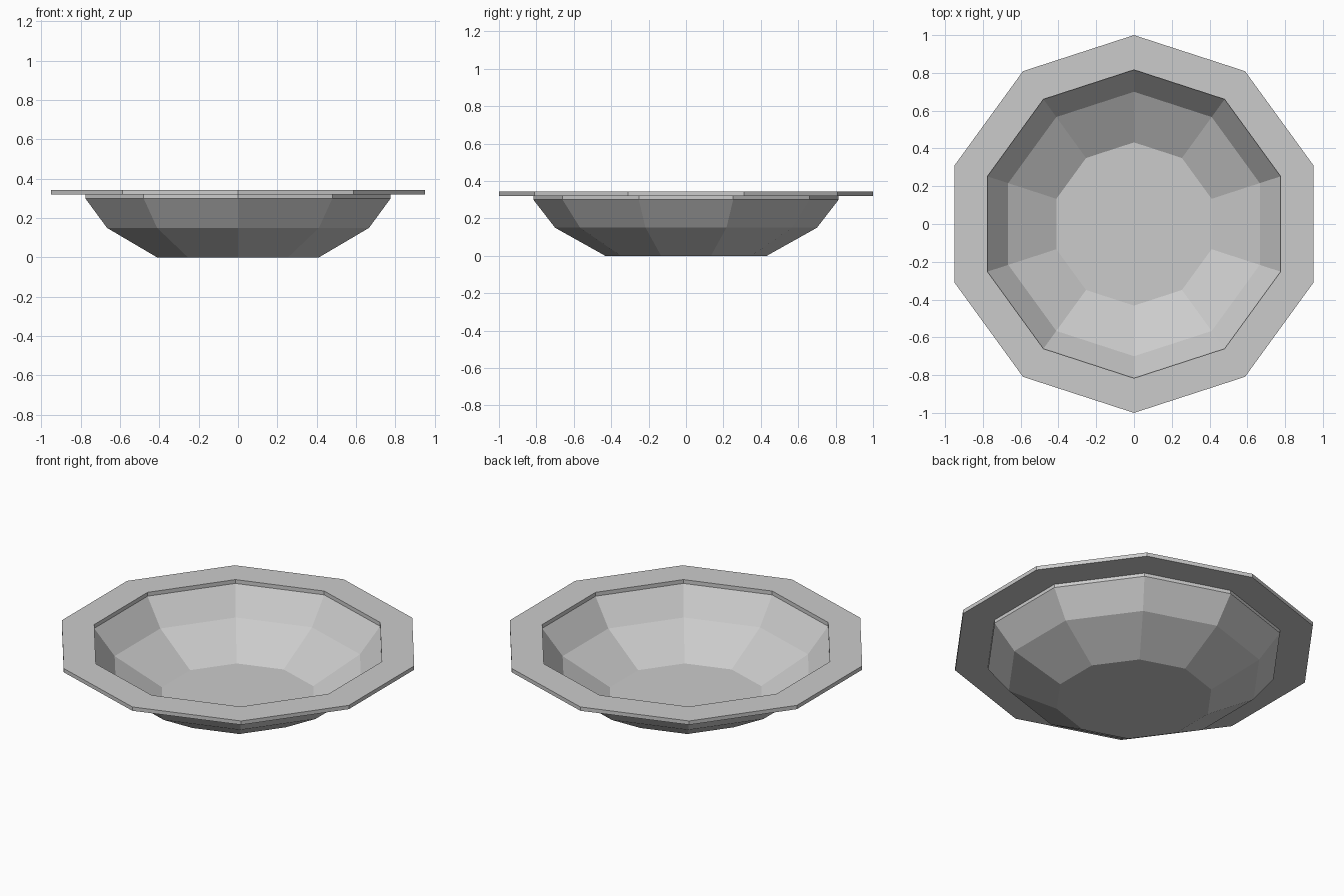
import bpy, bmesh, math

if "Cube" in bpy.data.objects:
    bpy.data.objects.remove(bpy.data.objects["Cube"])

SIDES = 10


def lathe(name, profile, closed):
    """Spin (radius, z) points into a ten-sided solid; cap or close its ends."""
    bm = bmesh.new()
    rings = []
    for r, z in profile:
        angles = [math.pi / 2 + i * math.tau / SIDES for i in range(SIDES)]
        rings.append([bm.verts.new((r * math.cos(a), r * math.sin(a), z)) for a in angles])
    pairs = list(zip(rings, rings[1:]))
    if closed:
        pairs.append((rings[-1], rings[0]))
    else:
        bm.faces.new(rings[0])
        bm.faces.new(rings[-1])
    for a, b in pairs:
        for i in range(SIDES):
            j = (i + 1) % SIDES
            bm.faces.new((a[i], a[j], b[j], b[i]))
    bmesh.ops.recalc_face_normals(bm, faces=bm.faces)
    mesh = bpy.data.meshes.new(name)
    bm.to_mesh(mesh)
    bm.free()
    obj = bpy.data.objects.new(name, mesh)
    bpy.context.collection.objects.link(obj)
    return obj


# Bowl: the outer skin, then the same curve raised by the wall thickness
THICK = 0.02
outer = [(0.432, 0.0), (0.70, 0.15), (0.816, 0.30)]
inner = [(r, z + THICK) for r, z in reversed(outer)]
lathe("bowl", outer + inner, closed=False)

# Rim: flat ring resting on the bowl's edge
lathe("rim", [(0.816, 0.32), (1.0, 0.32), (1.0, 0.343), (0.816, 0.343)], closed=True)
